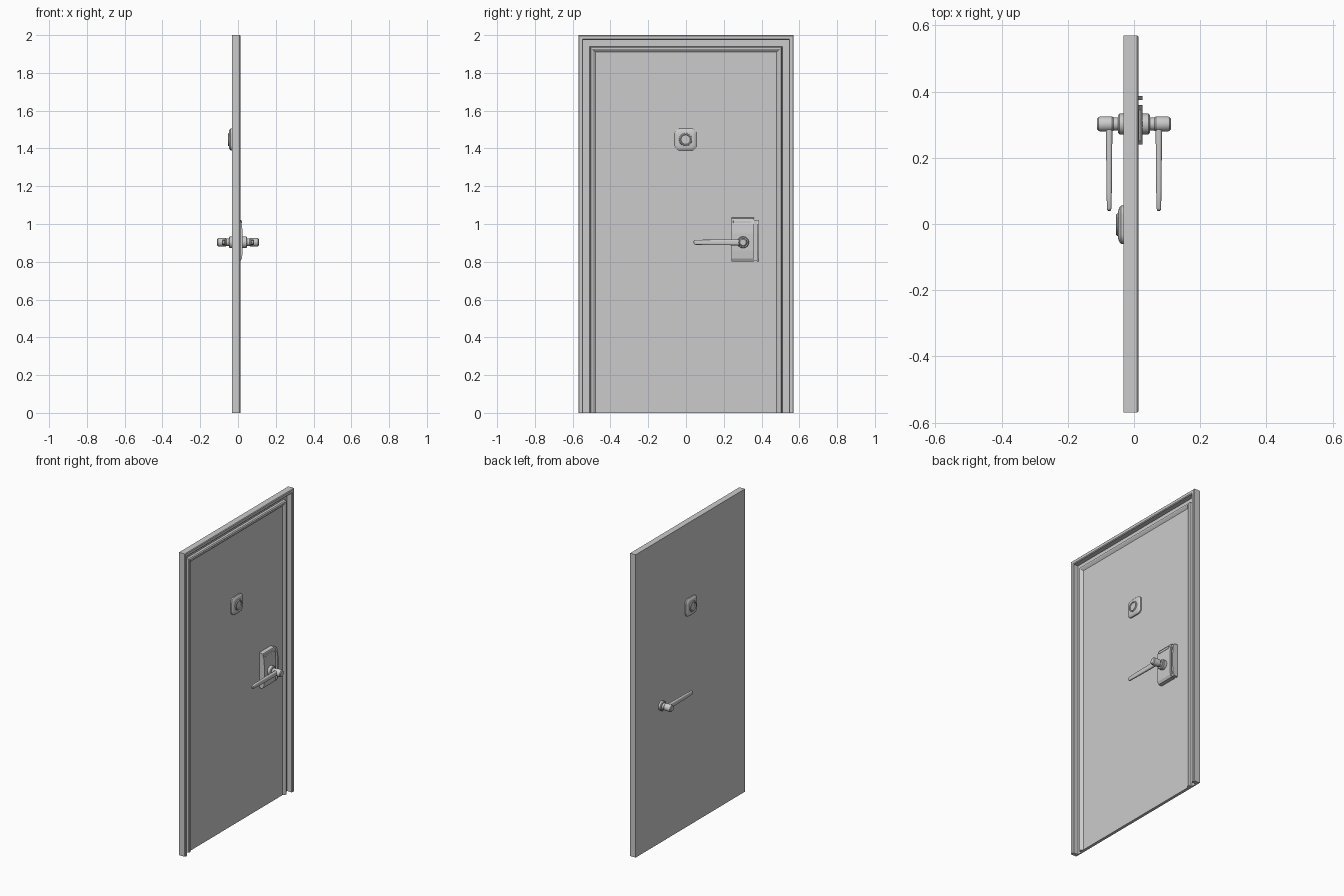
import bpy, bmesh, math
from mathutils import Vector

if "Cube" in bpy.data.objects:
    bpy.data.objects.remove(bpy.data.objects["Cube"])


def finish(name, bm, smooth=False):
    bmesh.ops.recalc_face_normals(bm, faces=bm.faces[:])
    me = bpy.data.meshes.new(name)
    bm.to_mesh(me)
    bm.free()
    ob = bpy.data.objects.new(name, me)
    bpy.context.collection.objects.link(ob)
    if smooth:
        bpy.ops.object.select_all(action='DESELECT')
        ob.select_set(True)
        bpy.context.view_layer.objects.active = ob
        bpy.ops.object.shade_smooth_by_angle(angle=math.radians(35))
    return ob


def loft(name, rings, smooth=False, caps=True):
    """Skin a list of equally long closed rings of points."""
    bm = bmesh.new()
    vs = [[bm.verts.new(p) for p in r] for r in rings]
    n = len(vs[0])
    for a, b in zip(vs, vs[1:]):
        for i in range(n):
            j = (i + 1) % n
            bm.faces.new((a[i], a[j], b[j], b[i]))
    if caps:
        bm.faces.new(vs[0])
        bm.faces.new(vs[-1])
    return finish(name, bm, smooth)


def box(name, x0, x1, y0, y1, z0, z1, bevel=0.0):
    ob = loft(name, [[(x0, y0, z), (x1, y0, z), (x1, y1, z), (x0, y1, z)] for z in (z0, z1)])
    if bevel:
        m = ob.modifiers.new("bevel", 'BEVEL')
        m.width, m.segments = bevel, 2
    return ob


def circle(x, r, cy, cz, n=32):
    return [(x, cy + r * math.cos(2 * math.pi * i / n), cz + r * math.sin(2 * math.pi * i / n))
            for i in range(n)]


def lathe_x(name, prof, cy, cz):
    """Turned part along x from (x, radius) pairs."""
    return loft(name, [circle(x, r, cy, cz) for x, r in prof], True)


def rounded_square(x, h, r, cy, cz, k=8):
    pts = []
    for q, (sy, sz) in enumerate(((1, 1), (-1, 1), (-1, -1), (1, -1))):
        for i in range(k):
            a = math.pi / 2 * (q + i / (k - 1))
            pts.append((x, cy + sy * (h - r) + r * math.cos(a), cz + sz * (h - r) + r * math.sin(a)))
    return pts


# Door leaf, recessed in the frame
LEAF = -0.012
box("door_leaf", -0.031, LEAF, -0.5, 0.5, 0.0, 1.93)

# Moulded frame: profile (distance inwards, x) swept up, across and down
profile = [(0, -0.031), (0, 0.009), (0.004, 0.013), (0.021, 0.013), (0.026, 0.009),
           (0.026, -0.022), (0.060, -0.022), (0.061, -0.006), (0.066, 0.0),
           (0.074, 0.0), (0.080, -0.004), (0.090, LEAF), (0.092, -0.031)]
W, H = 0.57, 2.0
loft("door_frame", [
    [(x, -W + d, 0) for d, x in profile],
    [(x, -W + d, H - d) for d, x in profile],
    [(x, W - d, H - d) for d, x in profile],
    [(x, W - d, 0) for d, x in profile]])

# Viewer bezels on both faces, with turned ring and dished lens
VZ = 1.447
for side, base, s in (("front", LEAF, 1), ("back", -0.031, -1)):
    loft(f"viewer_bezel_{side}", [rounded_square(base + s * d, h, r, -0.002, VZ)
         for d, h, r in ((-0.004, 0.058, 0.028), (0.008, 0.058, 0.028),
                         (0.014, 0.051, 0.025), (0.017, 0.042, 0.022))], True)
    lathe_x(f"viewer_ring_{side}", [(base + s * d, r) for d, r in
            ((0.012, 0.036), (0.020, 0.034), (0.023, 0.030), (0.023, 0.026),
             (0.018, 0.024), (0.018, 0.001))], -0.002, VZ)

# Lock plate with bowed front, side strip and card slot
bow = [(LEAF - 0.004, 0.80), (0.012, 0.802), (0.021, 0.818), (0.025, 0.86),
       (0.025, 0.95), (0.020, 1.0), (0.012, 1.03), (LEAF - 0.004, 1.035)]
loft("lock_plate", [[(x, y, z) for x, z in bow] for y in (0.24, 0.36)])
box("lock_backing", LEAF - 0.004, 0.012, 0.355, 0.380, 0.805, 1.02)
loft("lock_side_strip", [[(x, y, min(z, 1.02)) for x, z in bow] for y in (0.375, 0.387)])
box("card_slot", 0.008, 0.0215, 0.25, 0.345, 1.004, 1.019, 0.002)

# Lever handles on both faces
HY, HZ = 0.302, 0.903
for side, s in (("front", 1), ("back", -1)):
    lathe_x(f"handle_collar_{side}", [(s * x, r) for x, r in
            ((0.015, 0.031), (0.044, 0.031), (0.048, 0.027))], HY, HZ)
    lathe_x(f"handle_hub_{side}", [(s * x, r) for x, r in
            ((0.040, 0.020), (0.062, 0.020), (0.066, 0.023), (0.100, 0.023),
             (0.107, 0.021), (0.111, 0.016))], HY, HZ)
    rings = []
    for y, tx, tz in ((0.30, 0.010, 0.016), (0.20, 0.009, 0.0155), (0.10, 0.008, 0.014),
                      (0.05, 0.007, 0.013), (0.042, 0.006, 0.009), (0.040, 0.004, 0.005)):
        rings.append([(s * 0.075 + tx * math.copysign(abs(math.cos(a)) ** 0.6, math.cos(a)), y,
                       HZ + tz * math.copysign(abs(math.sin(a)) ** 0.6, math.sin(a)))
                      for a in (2 * math.pi * i / 16 + 0.2 for i in range(16))])
    loft(f"handle_lever_{side}", rings, True)
